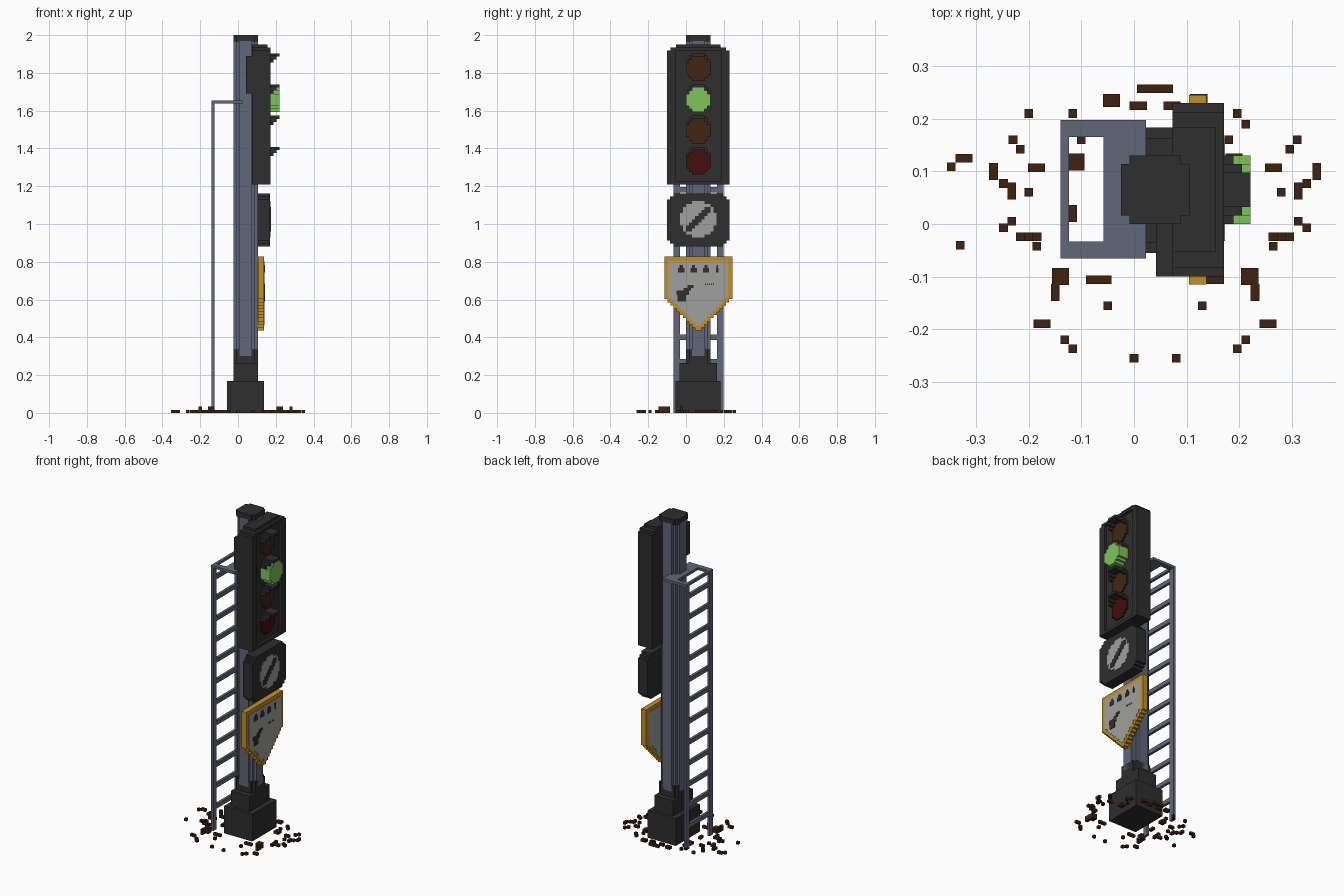
import bpy, bmesh, math
from mathutils import Vector

cube = bpy.data.objects.get("Cube")
if cube:
    bpy.data.objects.remove(cube, do_unlink=True)

V = 2 / 123          # block size
CX, CY = 0.04, 0.065  # post centre


def material(name, rgb):
    lin = [(c / 255 / 12.92) if c < 11 else ((c / 255 + 0.055) / 1.055) ** 2.4 for c in rgb]
    m = bpy.data.materials.new(name)
    m.use_nodes = True
    m.diffuse_color = (*lin, 1)
    bsdf = next(n for n in m.node_tree.nodes if n.type == 'BSDF_PRINCIPLED')
    bsdf.inputs["Base Color"].default_value = (*lin, 1)
    bsdf.inputs["Roughness"].default_value = 0.8
    return m


DARK = material("charcoal", (46, 46, 46))
STEEL = material("blue grey steel", (97, 103, 120))
GREEN = material("lit green", (128, 196, 90))
AMBER = material("dark amber", (66, 38, 18))
RED = material("dark red", (66, 14, 17))
PALE = material("pale grey", (160, 160, 157))
GOLD = material("gold", (196, 144, 32))
BROWN = material("brown ballast", (62, 34, 14))


def finish(name, bm, mat):
    bmesh.ops.recalc_face_normals(bm, faces=bm.faces)
    me = bpy.data.meshes.new(name)
    bm.to_mesh(me)
    bm.free()
    me.materials.append(mat)
    ob = bpy.data.objects.new(name, me)
    bpy.context.collection.objects.link(ob)
    return ob


def boxes(name, mat, items):
    """Each item is (x0, x1, y0, y1, z0, z1)."""
    bm = bmesh.new()
    for x0, x1, y0, y1, z0, z1 in items:
        vs = bmesh.ops.create_cube(bm, size=1)["verts"]
        for v in vs:
            v.co = Vector((x1 if v.co.x > 0 else x0, y1 if v.co.y > 0 else y0,
                           z1 if v.co.z > 0 else z0))
    return finish(name, bm, mat)


def prism(name, mat, outline, axis, a, b):
    """Extrude a 2D outline along x (outline is y, z) or z (outline is x, y)."""
    bm = bmesh.new()
    vs = [bm.verts.new((a, u, w) if axis == 'x' else (u, w, a)) for u, w in outline]
    face = bm.faces.new(vs)
    ext = bmesh.ops.extrude_face_region(bm, geom=[face])["geom"]
    shift = Vector((b - a, 0, 0)) if axis == 'x' else Vector((0, 0, b - a))
    bmesh.ops.translate(bm, vec=shift, verts=[g for g in ext if isinstance(g, bmesh.types.BMVert)])
    return finish(name, bm, mat)


def stepped(rows, cu):
    """Symmetric blocky outline from rows of (half_width, bottom, top)."""
    right = []
    for h, lo, hi in rows:
        if right and abs(right[-1][0] - h) < 1e-6:
            right[-1] = (h, hi)
        else:
            right += [(h, lo), (h, hi)]
    return [(cu + h, w) for h, w in right] + [(cu - h, w) for h, w in reversed(right)]


def disc(n, cu, cw):
    """Blocky circle, n blocks across."""
    r = n / 2
    rows = []
    for i in range(n):
        d = i + 0.5 - r
        h = math.floor(math.sqrt(r * r - d * d) + 0.5)
        rows.append((h * V, cw + (i - r) * V, cw + (i + 1 - r) * V))
    return stepped(rows, cu)


def notched(h, cu, cw, n=V):
    return stepped([(h - n, cw - h, cw - h + n), (h, cw - h + n, cw + h - n),
                    (h - n, cw + h - n, cw + h)], cu)


# Post, cap and footing
prism("post", STEEL, disc(8, CX, CY), 'z', 0.3, 1.97)
prism("post_cap", DARK, notched(4 * V, CX, CY), 'z', 1.967, 2.0)
prism("post_collar", DARK, notched(4 * V, CX, CY), 'z', 0.26, 0.335)
boxes("footing", DARK, [(-0.058, 0.137, -0.055, 0.183, 0, 0.17),
                        (-0.025, 0.105, -0.035, 0.163, 0.17, 0.265)])

# Signal head with raised rim
prism("signal_head", DARK, stepped([(0.165, 1.21, 1.918), (0.148, 1.918, 1.935),
                                    (0.118, 1.935, 1.951)], CY), 'x', 0.073, 0.155)
boxes("signal_rim", DARK, [(0.155, 0.171, -0.1, -0.055, 1.21, 1.918),
                           (0.155, 0.171, 0.185, 0.23, 1.21, 1.918),
                           (0.155, 0.171, -0.055, 0.185, 1.21, 1.228),
                           (0.155, 0.171, -0.083, 0.213, 1.918, 1.935)])
boxes("head_bracket", DARK, [(0.042, 0.073, -0.1, 0.0, 1.69, 1.89)])

# Lamps and stepped hoods
for name, mat, z in (("upper_amber", AMBER, 1.822), ("green", GREEN, 1.657),
                     ("lower_amber", AMBER, 1.492), ("red", RED, 1.327)):
    lit = name == "green"
    prism(name + "_lamp", mat, disc(8, CY, z), 'x', 0.15, 0.221 if lit else 0.164)
    t = z + 4 * V
    boxes(name + "_hood", DARK, [
        (0.155, 0.221, CY - 2 * V, CY + 2 * V, t, t + V),
        (0.155, 0.205, CY - 3 * V, CY - 2 * V, t - V, t + 0.4 * V),
        (0.155, 0.205, CY + 2 * V, CY + 3 * V, t - V, t + 0.4 * V),
        (0.155, 0.189, CY - 4 * V, CY - 3 * V, t - 2 * V, t - V),
        (0.155, 0.189, CY + 3 * V, CY + 4 * V, t - 2 * V, t - V)])

# Route indicator with a diagonal bar on a pale dial
prism("indicator_box", DARK, stepped([
    (0.132, 0.88, 0.896), (0.149, 0.896, 0.912), (0.165, 0.912, 1.13),
    (0.149, 1.13, 1.146), (0.132, 1.146, 1.162)], CY), 'x', 0.103, 0.17)
prism("indicator_dial", PALE, disc(12, CY, 1.025), 'x', 0.165, 0.173)
boxes("indicator_bar", DARK, [
    (0.17, 0.176, CY + (i - 1) * V, CY + (i + 1) * V, 1.025 + (i - 1) * V, 1.025 + (i + 1) * V)
    for i in range(-3, 4)])


# Pointed sign: gold board with pale plates front and back
def shield(top, side, tip, half):
    n = round((side - tip) / V)
    rows = [(half * (i + 1) / (n + 1), tip + (side - tip) * i / n, tip + (side - tip) * (i + 1) / n)
            for i in range(n)]
    return stepped(rows + [(half, side, top)], CY)


prism("sign_board", GOLD, shield(0.828, 0.602, 0.435, 0.18), 'x', 0.105, 0.138)
prism("sign_face", PALE, shield(0.803, 0.61, 0.462, 0.157), 'x', 0.137, 0.14)
prism("sign_back", PALE, shield(0.803, 0.61, 0.462, 0.157), 'x', 0.103, 0.106)

# Plain dark marks and a slanted pointer on the sign
marks = []
for y, w in ((-0.025, 0.036), (0.04, 0.034), (0.106, 0.032), (0.165, 0.014)):
    marks.append((0.139, 0.143, y - w / 2, y + w / 2, 0.743, 0.768))
    marks.append((0.139, 0.143, y - w / 4, y + w / 4, 0.768, 0.782))
marks += [(0.139, 0.143, 0.1 + i * 0.011, 0.105 + i * 0.011, 0.678, 0.684) for i in range(5)]
boxes("sign_marks", DARK, marks)
boxes("sign_pointer", DARK, [(0.139, 0.143, -0.05, 0.015, 0.625, 0.648),
                             (0.139, 0.143, -0.044, 0.0, 0.59, 0.625),
                             (0.139, 0.143, -0.012, 0.027, 0.648, 0.662),
                             (0.139, 0.143, 0.008, 0.04, 0.662, 0.676)])

# Ladder with rails, rungs and top stay
rails = ((-0.066, -0.033), (0.165, 0.198))
ladder = [(-0.14, -0.124, a, b, 0, 1.655) for a, b in rails]
ladder += [(-0.14, -0.124, -0.033, 0.165, z, z + 0.027)
           for z in (0.127 + i * 8 * V for i in range(12))]
ladder += [(-0.124, -0.058, a, b, 1.639, 1.655) for a, b in rails]
ladder += [(-0.058, 0.023, -0.066, 0.198, 1.639, 1.655),
           (-0.14, -0.124, -0.033, 0.165, 1.639, 1.655)]
boxes("ladder", STEEL, ladder)

# Ballast: (x, y, blocks wide, blocks deep), mirrored about the post
pairs = [(-.23, .16, 1, 1), (-.216, .142, 1, 1), (-.267, .1, 1, 2), (-.248, .077, 1, 1),
         (-.232, .063, 1, 2), (-.248, -.007, 1, 1), (-.232, .005, 1, 1), (-.185, .107, 2, 1),
         (-.2, -.024, 3, 1), (-.185, -.042, 1, 1), (-.2, .06, 1, 1), (-.067, -.106, 3, 1),
         (-.175, -.19, 2, 1), (-.132, -.22, 1, 1), (-.116, -.237, 1, 1), (0, -.255, 1, 1),
         (-.05, -.155, 1, 1), (-.043, .235, 2, 1.5), (.008, .225, 2, 1), (.03, .257, 3, 1),
         (-.116, .21, 1, 1), (-.132, .19, 1, 1), (-.1, .16, 1, 1), (-.11, .118, 2, 2)]
singles = [(-.323, .125, 2, 1), (-.347, .109, 1, 1), (-.2, .21, 1, 1), (-.33, -.04, 1, 1),
           (-.116, .02, 1, 2)]
heaps = [(-.14, -.1, 2, 2), (-.15, -.13, 1, 2), (-.2, -.024, 1, 1)]


def stones(items, height, mirror):
    out = []
    for x, y, w, d in items:
        for px in ((x, 2 * CX - x) if mirror else (x,)):
            out.append((px - w * V / 2, px + w * V / 2, y - d * V / 2, y + d * V / 2, 0, height))
    return out


boxes("ballast", BROWN, stones(pairs, V, True) + stones(singles, V, False)
      + stones(heaps, 2 * V, True))
